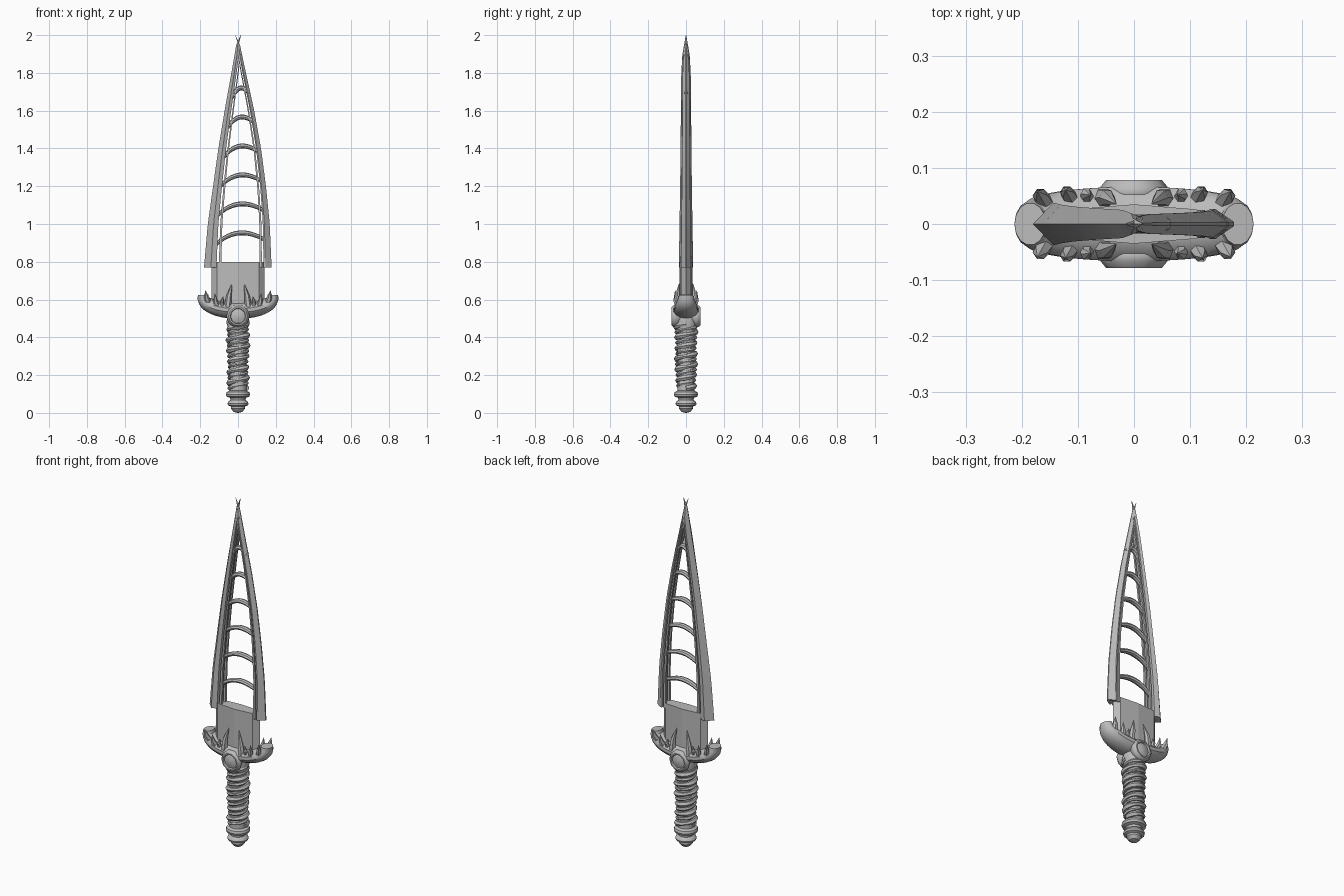
import bpy, bmesh, math
from mathutils import Vector

cube = bpy.data.objects.get("Cube")
if cube:
    bpy.data.objects.remove(cube, do_unlink=True)

steel = bpy.data.materials.new("grey steel")
steel.use_nodes = True
GREY = (0.5, 0.5, 0.5, 1)
steel.diffuse_color = GREY
steel.node_tree.nodes["Principled BSDF"].inputs["Base Color"].default_value = GREY


def loft(name, rings, smooth=True):
    """Skin a list of equal-length closed rings and cap the ends."""
    bm = bmesh.new()
    rows = [[bm.verts.new(p) for p in ring] for ring in rings]
    n = len(rows[0])
    for a, b in zip(rows, rows[1:]):
        for i in range(n):
            j = (i + 1) % n
            bm.faces.new((a[i], a[j], b[j], b[i]))
    bm.faces.new(rows[0][::-1])
    bm.faces.new(rows[-1])
    bmesh.ops.recalc_face_normals(bm, faces=bm.faces)
    mesh = bpy.data.meshes.new(name)
    bm.to_mesh(mesh)
    bm.free()
    mesh.materials.append(steel)
    obj = bpy.data.objects.new(name, mesh)
    bpy.context.collection.objects.link(obj)
    if smooth:
        bpy.ops.object.select_all(action='DESELECT')
        obj.select_set(True)
        bpy.context.view_layer.objects.active = obj
        bpy.ops.object.shade_smooth_by_angle(angle=math.radians(35))
    return obj


def circle(n):
    return [(math.cos(math.tau * i / n), math.sin(math.tau * i / n)) for i in range(n)]


def tube(name, path, radii, sides=8, up=(0, 1, 0)):
    """Sweep an ellipse; each radius pair is (across, along the up axis)."""
    path = [Vector(p) for p in path]
    rings = []
    for k, p in enumerate(path):
        t = (path[min(k + 1, len(path) - 1)] - path[max(k - 1, 0)]).normalized()
        side = t.cross(Vector(up)).normalized()
        top = side.cross(t)
        ru, rv = radii[k]
        rings.append([p + side * c * ru + top * s * rv for c, s in circle(sides)])
    return loft(name, rings)


def lathe(name, profile, sides=16):
    return loft(name, [[(r * c, r * s, z) for c, s in circle(sides)] for r, z in profile])


def sample(table, z):
    """Linear lookup in a table of (z, value)."""
    for (a, u), (b, v) in zip(table, table[1:]):
        if z <= b:
            return u + (v - u) * max(0, z - a) / (b - a)
    return table[-1][1]


# Grip core, flared collar and pommel
lathe("grip", [(0.046, 0.09), (0.044, 0.2), (0.045, 0.3), (0.05, 0.44), (0.062, 0.48), (0.05, 0.53)])
lathe("pommel", [(0.004, 0), (0.024, 0.006), (0.038, 0.024), (0.038, 0.034), (0.053, 0.04),
                 (0.056, 0.05), (0.05, 0.062), (0.04, 0.068), (0.042, 0.08), (0.06, 0.086),
                 (0.064, 0.098), (0.06, 0.11), (0.045, 0.118)])

# Spiral grip wrap: one thick strand and one thin strand
for name, phase, thick in (("grip_wrap_thick", 0, 0.016), ("grip_wrap_thin", math.pi, 0.01)):
    turns, steps = 6, 120
    path, radii = [], []
    for k in range(steps + 1):
        s = k / steps
        a = math.tau * turns * s + phase
        r = 0.046 + 0.006 * s
        path.append((r * math.cos(a), r * math.sin(a), 0.13 + 0.34 * s))
        fat = thick * (0.85 + 0.2 * math.sin(2.3 * a))
        radii.append((fat, fat))
    tube(name, path, radii, 6, up=(0, 0, 1))

# Crescent guard with blunt upturned tips
path, radii = [], []
for k in range(25):
    a = math.radians(-90 + 7.5 * k)
    x = 0.185 * math.sin(a)
    path.append((x, 0, 0.62 - 0.078 * math.cos(a) ** 0.8 if abs(a) < 1.57 else 0.625))
    w = math.cos(a * 0.82)
    radii.append((0.022 + 0.022 * w, 0.026 + 0.042 * w))
tube("guard", path, radii, 14)

# Round bosses on both faces of the guard
for side, word in ((-1, "front"), (1, "back")):
    profile = [(0.05, 0.03), (0.062, 0.055), (0.06, 0.066), (0.05, 0.078), (0.042, 0.078),
               (0.039, 0.068), (0.025, 0.073), (0.004, 0.076)]
    loft(word + "_boss", [[(r * c, side * y, 0.512 + r * s) for c, s in circle(10)]
                          for r, y in profile])

# Claws along the guard: base, tip, radius
claws = [((0.155, 0.03, 0.575), (0.172, 0.058, 0.648), 0.018),
         ((0.11, 0.04, 0.56), (0.122, 0.06, 0.632), 0.016),
         ((0.083, 0.042, 0.56), (0.078, 0.052, 0.615), 0.014),
         ((0.056, 0.045, 0.55), (0.032, 0.036, 0.686), 0.019)]
for sx, lr in ((1, "left"), (-1, "right")):
    for sy, fb in ((-1, "front"), (1, "back")):
        for i, (base, tip, r) in enumerate(claws):
            b = Vector((base[0] * sx, base[1] * sy, base[2]))
            t = Vector((tip[0] * sx, tip[1] * sy, tip[2]))
            mid = b.lerp(t, 0.5) + Vector((0.004 * sx, 0.007 * sy, 0))
            tube(f"{fb}_{lr}_claw_{i + 1}", [b, mid, t], [(r, r), (r * 0.75, r * 0.75), (0.001, 0.001)], 6)

# Solid blade base
section = [(-0.14, 0), (-0.112, -0.026), (0, -0.035), (0.112, -0.026),
           (0.14, 0), (0.112, 0.026), (0, 0.035), (-0.112, 0.026)]
loft("blade_base", [[(x, y, z) for x, y in section] for z in (0.55, 0.8)], smooth=False)

# Curved cutting edges that cross at the point
right_edge = [(0.77, -0.18), (1, -0.16), (1.2, -0.132), (1.4, -0.104), (1.6, -0.071),
              (1.8, -0.035), (1.95, -0.009), (2, 0.014)]
left_edge = [(0.77, 0.178), (1, 0.168), (1.2, 0.148), (1.4, 0.122), (1.6, 0.086),
             (1.8, 0.042), (1.95, 0.01), (2, -0.014)]
width = [(0.77, 0.066), (1.2, 0.047), (1.6, 0.035), (1.9, 0.024), (2, 0.002)]
depth = [(0.77, 0.038), (1.2, 0.031), (1.8, 0.025), (1.9, 0.019), (2, 0.001)]
levels = [0.77 + 1.23 * k / 24 for k in range(25)]


def rail(name, edge, shape, zs):
    """Loft a section given as (fraction of width, fraction of depth)."""
    sign = 1 if edge[0][1] < 0 else -1
    loft(name, [[(sample(edge, z) + sign * u * sample(width, z), v * sample(depth, z), z)
                 for u, v in shape] for z in zs], smooth=False)


rail("right_cutting_edge", right_edge,
     [(0, 0), (0.55, -1), (1, -0.75), (1, 0.75), (0.55, 1)], levels)
rail("left_cutting_edge", left_edge,
     [(0, -0.1), (0.5, -0.7), (0.65, -0.7), (0.65, -0.3), (0.25, -0.1),
      (0.25, 0.1), (0.65, 0.3), (0.65, 0.7), (0.5, 0.7), (0, 0.1)], levels)

# Slim paired strips inside each cutting edge
for sy, fb in ((-1, "front"), (1, "back")):
    for edge, lr, u in ((right_edge, "right", 1.18), (left_edge, "left", 0.78)):
        box = [(u, sy * 0.3), (u + 0.2, sy * 0.3), (u + 0.2, sy * 0.65), (u, sy * 0.65)]
        rail(f"{fb}_{lr}_inner_strip", edge, box, [z for z in levels if z < 1.9])

# Arched ribs between the edges
for i in range(6):
    z = 0.885 + 0.156 * i
    x0 = sample(right_edge, z) + 0.8 * sample(width, z)
    x1 = sample(left_edge, z) - 0.4 * sample(width, z)
    rise = 0.062 - 0.003 * i
    path, radii = [], []
    for k in range(13):
        s = k / 12
        path.append((x0 + (x1 - x0) * s, 0, z + 0.025 * s + rise * math.sin(math.pi * s) ** 0.8 * (1 - 0.2 * s)))
        r = 0.009 + 0.004 * math.sin(math.pi * s)
        radii.append((r, r * 1.3))
    tube(f"rib_{i + 1}", path, radii, 8)
